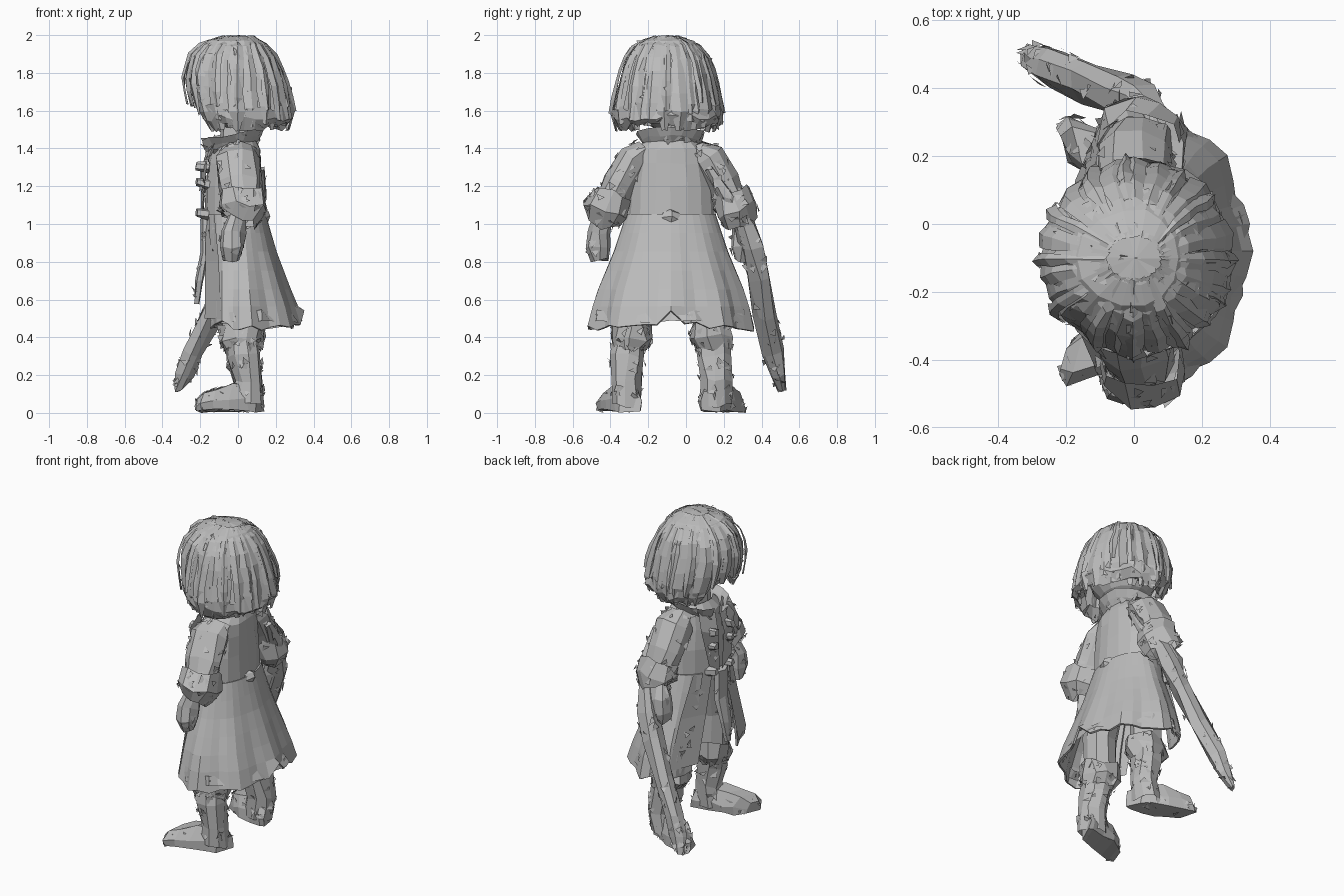
import bpy, math, random
from mathutils import Vector

if "Cube" in bpy.data.objects:
    bpy.data.objects.remove(bpy.data.objects["Cube"])

random.seed(4)
MID = -0.08  # the figure's mirror plane in y; it faces -x
grey = bpy.data.materials.new("plain grey")
grey.diffuse_color = (0.5, 0.5, 0.5, 1)
grey.use_nodes = True
grey.node_tree.nodes["Principled BSDF"].inputs["Base Color"].default_value = grey.diffuse_color


def mesh(name, verts, faces, jitter=0.0, frayed=0, size=.032):
    r = lambda: random.uniform(-jitter, jitter)
    verts = [Vector((v[0] + r(), v[1] + r(), max(0, v[2] + r()))) for v in verts]
    # frayed: loose flakes lying almost flat on random faces
    quads = [f for f in faces if len(f) == 4]
    faces = list(faces)
    for _ in range(frayed):
        a, b, c, d = (verts[i] for i in random.choice(quads))
        n = (c - a).cross(d - b).normalized()
        u, w = random.uniform(.2, .8), random.uniform(.2, .8)
        p = a.lerp(b, u).lerp(d.lerp(c, u), w)
        e = (b - a).normalized()
        g = n.cross(e)
        t = random.uniform(0, 6.28)
        k = len(verts)
        for q in (0, 2.0, 3.6):
            v = p + (e*math.cos(t + q) + g*math.sin(t + q))*size*random.uniform(.5, 1.1) \
                + n*random.uniform(-.008, .018)
            v.z = min(2, max(0, v.z))
            verts.append(v)
        faces.append((k, k + 1, k + 2))
    me = bpy.data.meshes.new(name)
    me.from_pydata(verts, [], faces)
    me.materials.append(grey)
    ob = bpy.data.objects.new(name, me)
    bpy.context.collection.objects.link(ob)
    return ob


def sheet(name, rows, closed=False, caps=False, jitter=0.0, frayed=0):
    n = len(rows[0])
    faces = []
    for i in range(len(rows) - 1):
        for j in range(n if closed else n - 1):
            k = (j + 1) % n
            faces.append((i*n + j, i*n + k, (i+1)*n + k, (i+1)*n + j))
    if caps:
        faces.append(tuple(reversed(range(n))))
        faces.append(tuple(range((len(rows)-1)*n, len(rows)*n)))
    return mesh(name, [v for r in rows for v in r], faces, jitter, frayed)


def tube(name, stations, n=9, jitter=0.008, frayed=0, caps=True):
    """stations: (x, y, z, radius along x, radius along y), rings across the path"""
    pts = [Vector(s[:3]) for s in stations]
    rows = []
    for i, s in enumerate(stations):
        d = (pts[min(i+1, len(pts)-1)] - pts[max(i-1, 0)]).normalized()
        side = Vector((1, 0, 0)) - d * d.x
        side.normalize()
        other = d.cross(side)
        rows.append([pts[i] + side*s[3]*math.cos(a) + other*s[4]*math.sin(a)
                     for a in (2*math.pi*j/n for j in range(n))])
    return sheet(name, rows, True, caps, jitter, frayed)


def interp(table, z):
    for a, b in zip(table, table[1:]):
        if a[0] >= z >= b[0]:
            t = (a[0]-z) / (a[0]-b[0])
            return [p + (q-p)*t for p, q in zip(a[1:], b[1:])]
    return table[-1][1:]


# Coat: height, front reach, back reach, half width
COAT = [(1.45, .10, .10, .12), (1.40, .14, .12, .19), (1.25, .175, .13, .22),
        (1.05, .175, .135, .225), (.85, .165, .19, .29), (.65, .165, .26, .37), (.48, .17, .325, .42)]


def coat_point(a, z, pleat=0.0):
    f, b, w = interp(COAT, z)
    c = math.cos(a)
    k = 1 + pleat
    return ((b if c > 0 else f) * c * k, MID + w*math.sin(a)*k, z)


# upper coat is closed, skirt is open at the front
sheet("coat_body", [[coat_point(2*math.pi*j/16, z) for j in range(16)]
                    for z in (1.45, 1.40, 1.32, 1.20, 1.04)], True, False, .005)
rows = []
N = 30
for z in (1.05, .95, .85, .75, .65, .56, .48):
    row = []
    for j in range(N + 1):
        a = -2.55 + 5.1*j/N
        flare = (1.06 - z) / .58
        p = coat_point(a, z, .05*flare*math.cos(a*9))
        drop = 0
        if z < .5:  # hem hangs lower at the back sides and rises at the vent
            drop = random.uniform(-.02, .02) - .04*abs(math.sin(a*1.5)) + (.04 if abs(a) < .1 else 0)
        row.append((p[0], p[1], z + drop))
    rows.append(row)
skirt = sheet("coat_skirt", rows)
m = skirt.modifiers.new("cloth thickness", "SOLIDIFY")
m.thickness = .012

# ragged turned hem
rows = [[], []]
for j in range(N + 1):
    a = -2.55 + 5.1*j/N
    for i, z in enumerate((.54, .48)):
        rows[i].append(coat_point(a, z, random.uniform(-.02, .04)))
sheet("coat_hem", rows, jitter=.012, frayed=45)

# collar flares and dips toward the front
rows = []
for r, z in ((1.0, 1.40), (1.25, 1.435), (1.42, 1.48)):
    row = []
    for j in range(15):
        a = -2.8 + 5.6*j/14
        c = math.cos(a)
        row.append((-.01 + (.105 if c > 0 else .14)*r*c, MID + .13*r*math.sin(a), z + .035*c))
    rows.append(row)
sheet("collar", rows, jitter=.008, frayed=14)

# back belt tab, hanging cloth at the front and neck
tube("back_tab", [(.13, MID - .04, 1.04, .02, .03), (.15, MID, 1.04, .025, .04),
                  (.13, MID + .04, 1.03, .02, .03)], 6)
tube("waist_cloth", [(-.17, MID - .03, 1.03, .03, .05), (-.18, MID - .03, .85, .025, .06),
                     (-.205, MID - .03, .70, .02, .05), (-.22, MID - .03, .58, .012, .02)], 6, .008, 10)
tube("neck", [(-.01, MID, 1.42, .09, .09), (-.01, MID, 1.55, .08, .08)], 8, caps=False)

for s, side in ((-1, "right"), (1, "left")):
    Y = lambda d: MID + s*d
    # lapel
    sheet(side + "_lapel", [[(-.12, Y(.12), 1.44), (-.17, Y(.02), 1.40)],
                            [(-.17, Y(.17), 1.33), (-.20, Y(.03), 1.28)],
                            [(-.18, Y(.11), 1.10), (-.19, Y(.01), 1.04)]], jitter=.008, frayed=10)
    # buttons along the chest
    for z in (1.05, 1.21, 1.30):
        tube(side + "_button", [(-.15, Y(.08), z, .03, .03), (-.22, Y(.08), z + .01, .022, .022)], 6, .006)
    # sleeve, cuff and hand
    tube(side + "_sleeve", [(0, Y(.13), 1.40, .08, .05), (0, Y(.20), 1.345, .115, .085),
                            (.01, Y(.275), 1.22, .115, .09), (.02, Y(.335), 1.10, .10, .08)],
         9, .01, 35, False)
    tube(side + "_cuff", [(.02, Y(.31), 1.16, .115, .10), (.03, Y(.35), 1.07, .13, .115),
                          (.01, Y(.365), 1.02, .10, .09)], 10, .018, 25, False)
    tube(side + "_hand", [(-.01, Y(.36), 1.04, .05, .045), (-.03, Y(.38), .96, .065, .065),
                          (-.035, Y(.38), .88, .068, .07), (-.04, Y(.375), .81, .05, .045)], 8, .01, 12)
    # leg, boot cuff, boot and turned-out foot
    tube(side + "_leg", [(0, Y(.14), .95, .10, .09), (.02, Y(.20), .66, .10, .09),
                         (.01, Y(.21), .45, .095, .09)], 9, caps=False)
    tube(side + "_boot_cuff", [(.015, Y(.205), .48, .115, .10), (.015, Y(.21), .39, .12, .115),
                               (.025, Y(.22), .33, .09, .09)], 10, .018, 25, False)
    tube(side + "_boot", [(.02, Y(.215), .42, .09, .09), (.035, Y(.23), .30, .09, .092),
                          (.055, Y(.235), .17, .08, .082), (.045, Y(.24), .04, .085, .082)],
         9, .012, 45, False)
    rows = []
    for t, w, h in ((-.09, .06, .11), (-.05, .08, .14), (.05, .085, .15), (.14, .10, .13),
                    (.21, .095, .11), (.255, .055, .07)):
        cx, cy = .03 - t*.92, .25 + t*.30
        rows.append([(cx - u*w*.30, Y(cy + u*w*.95 - .01), z) for u, z in
                     ((-1, .01), (-1, h*.5), (-.6, h), (.6, h), (1, h*.5), (1, .01))])
    sheet(side + "_foot", rows, True, True, .01, 30)
    # side flap of the open coat front
    sheet(side + "_front_panel", [[(-.17, Y(.05), 1.05), (-.13, Y(.20), 1.05)],
                                  [(-.17, Y(.12), .8), (-.10, Y(.29), .8)],
                                  [(-.17, Y(.20), .5), (-.09, Y(.40), .5)]], jitter=.008, frayed=10)

# sheathed blade slung on the left hip
tube("scabbard", [(.125, .13, 1.29, .025, .025), (.11, .22, 1.15, .04, .035), (.06, .31, 1.0, .05, .05),
                  (.02, .35, .88, .055, .06), (-.05, .38, .73, .06, .06),
                  (-.14, .42, .52, .055, .06), (-.24, .465, .32, .055, .055), (-.285, .49, .20, .045, .045),
                  (-.32, .51, .12, .02, .02)], 7, .012, 60)

# Head and hair
bpy.ops.mesh.primitive_uv_sphere_add(segments=14, ring_count=9, radius=1, location=(-.01, MID - .02, 1.71))
head = bpy.context.object
head.name = "head"
head.scale = (.20, .23, .21)
head.data.materials.append(grey)

# height, front reach, back reach, half width of the bob
HAIR = [(2.0, .07, .07, .05), (1.97, .18, .13, .15), (1.90, .255, .19, .215), (1.80, .29, .235, .25),
        (1.70, .28, .265, .275), (1.60, .255, .285, .295), (1.54, .225, .285, .29), (1.47, .18, .25, .255)]


def hair_point(a, z, k):
    f, b, w = interp(HAIR, z)
    c = math.cos(a)
    return (.005 + (b if c > 0 else f)*c*k, MID - .02 + w*math.sin(a)*k, z)


def lock(a, half, k, tip):
    rows = []
    for i in range(7):
        t = i / 6
        z = 1.995 - (1.995 - tip)*t**1.25
        w = half * (1 if t < .9 else .4) * (1 + .2*random.uniform(-1, 1))
        kk = k + random.uniform(-.012, .012)
        rows.append([hair_point(a - w, z, kk - .03), hair_point(a, z, kk + .015),
                     hair_point(a + w, z, kk - .03)])
    return rows


def hair_layer(name, count, half, k, lift, frayed):
    verts, faces = [], []
    for i in range(count):
        a = 2*math.pi*(i + random.uniform(-.25, .25))/count
        off = abs((a + math.pi) % (2*math.pi) - math.pi)  # 0 at the back, pi at the face
        tip = 1.50 + lift + random.uniform(-.02, .06)
        if off > 2.62:
            tip = 1.66 + random.uniform(-.04, .05)  # fringe
        base = len(verts)
        for r in lock(a, half, k + random.uniform(-.03, .03), tip):
            verts += r
        for r in range(6):
            for c in range(2):
                q = base + r*3 + c
                faces.append((q, q + 1, q + 4, q + 3))
    mesh(name, verts, faces, .004, frayed)


hair_layer("hair_under", 18, .20, .94, .0, 0)
hair_layer("hair_outer", 24, .15, 1.0, .0, 40)
hair_layer("hair_top_locks", 12, .09, 1.04, .08, 15)
sheet("hair_crown", [[hair_point(2*math.pi*j/14, z, k) for j in range(14)]
                     for z, k in ((1.998, .02), (1.99, .95), (1.97, .96), (1.90, .96))], True, False, .003, 14)
# curled-under ends
rows = [[hair_point(-2.5 + 5.0*j/24, z + random.uniform(-.025, .025), k + random.uniform(-.04, .03))
         for j in range(25)] for z, k in ((1.62, .99), (1.56, 1.01), (1.51, .95), (1.55, .78))]
sheet("hair_curl", rows, frayed=45)
